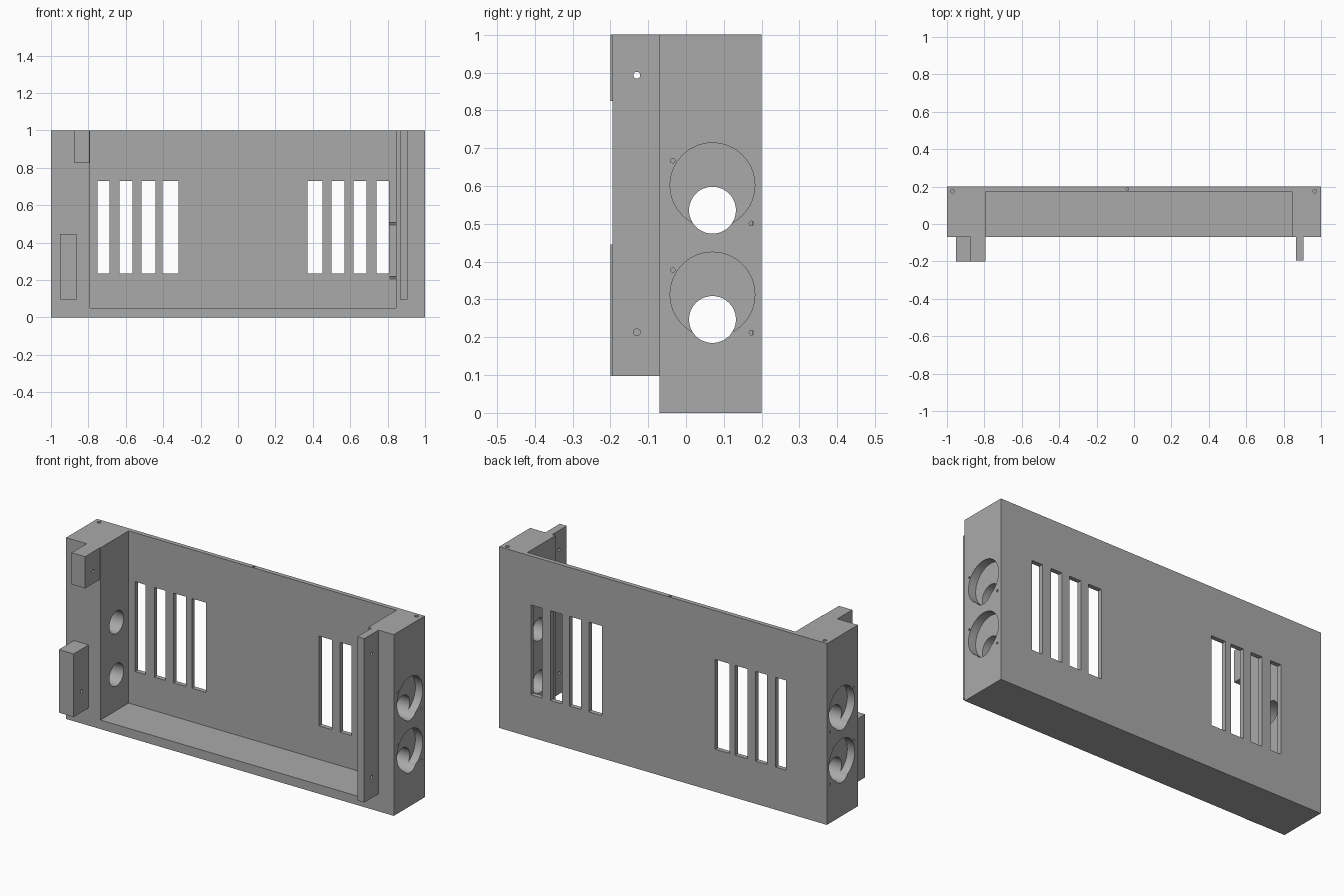
import bpy
import math
from mathutils import Vector

cube = bpy.data.objects.get("Cube")
if cube:
    bpy.data.objects.remove(cube, do_unlink=True)

grey = bpy.data.materials.new("plain grey")
grey.use_nodes = True
COLOUR = (0.4, 0.4, 0.4, 1)
grey.diffuse_color = COLOUR
grey.node_tree.nodes["Principled BSDF"].inputs["Base Color"].default_value = COLOUR


def box(name, low, high):
    low, high = Vector(low), Vector(high)
    bpy.ops.mesh.primitive_cube_add(size=1, location=(low + high) / 2)
    ob = bpy.context.object
    ob.name = name
    ob.scale = high - low
    bpy.ops.object.transform_apply(location=True, rotation=True, scale=True)
    ob.data.materials.append(grey)
    return ob


def rod(start, end, radius, sides=48):
    start, end = Vector(start), Vector(end)
    axis = end - start
    bpy.ops.mesh.primitive_cylinder_add(vertices=sides, radius=radius, depth=axis.length,
                                        location=(start + end) / 2)
    ob = bpy.context.object
    ob.name = "cutter"
    ob.rotation_euler = axis.to_track_quat("Z", "Y").to_euler()
    bpy.ops.object.transform_apply(location=True, rotation=True, scale=True)
    ob.data.materials.append(grey)
    return ob


def cut(target, cutter):
    mod = target.modifiers.new("cut", "BOOLEAN")
    mod.operation = "DIFFERENCE"
    mod.solver = "EXACT"
    mod.object = cutter
    bpy.context.view_layer.objects.active = target
    bpy.ops.object.modifier_apply(modifier=mod.name)
    bpy.data.objects.remove(cutter, do_unlink=True)


# Tray body, open at the front and top
body = box("body", (-1, -0.07, 0), (1, 0.2, 1))
cut(body, box("cutter", (-0.79, -0.3, 0.05), (0.845, 0.175, 1.2)))

# Vent slots through the back panel
slots = [(-0.75, -0.687), (-0.633, -0.564), (-0.516, -0.44), (-0.404, -0.318),
         (0.372, 0.452), (0.5, 0.57), (0.618, 0.687), (0.74, 0.807)]
for x0, x1 in slots:
    cut(body, box("cutter", (x0, 0.1, 0.235), (x1, 0.3, 0.73)))

# Round recesses with off-centre through holes and screw holes in both side walls
for side in (-1, 1):
    for z in (0.313, 0.602):
        cut(body, rod((side * 1.1, 0.07, z), (side * 0.955, 0.07, z), 0.112, 64))
        cut(body, rod((side * 1.1, 0.07, z - 0.066), (side * 0.7, 0.07, z - 0.066), 0.062))
        for y, dz in ((-0.035, 0.065), (0.173, -0.101)):
            cut(body, rod((side * 1.1, y, z + dz), (side * 0.81, y, z + dz), 0.006, 16))

# Screw holes in the top edge
for x, y, r in ((-0.97, 0.175, 0.01), (0.967, 0.175, 0.01), (-0.035, 0.188, 0.007)):
    cut(body, rod((x, y, 0.93), (x, y, 1.1), r, 16))

# Front mounting tabs and post
upper_tab = box("upper_tab", (-0.875, -0.2, 0.825), (-0.793, -0.07, 1))
lower_tab = box("lower_tab", (-0.953, -0.2, 0.097), (-0.863, -0.07, 0.445))
post = box("front_post", (0.865, -0.195, 0.097), (0.907, -0.07, 1))
cut(upper_tab, rod((-1, -0.13, 0.893), (-0.7, -0.13, 0.893), 0.009, 16))
cut(lower_tab, rod((-0.9, -0.13, 0.213), (-0.7, -0.13, 0.213), 0.009, 16))
for z in (0.213, 0.893):
    cut(post, rod((0.8, -0.13, z), (1, -0.13, z), 0.009, 16))

# Smooth the round bores while keeping edges sharp
for ob in (body, upper_tab, lower_tab, post):
    bpy.ops.object.select_all(action="DESELECT")
    ob.select_set(True)
    bpy.context.view_layer.objects.active = ob
    bpy.ops.object.shade_smooth_by_angle(angle=math.radians(30))
